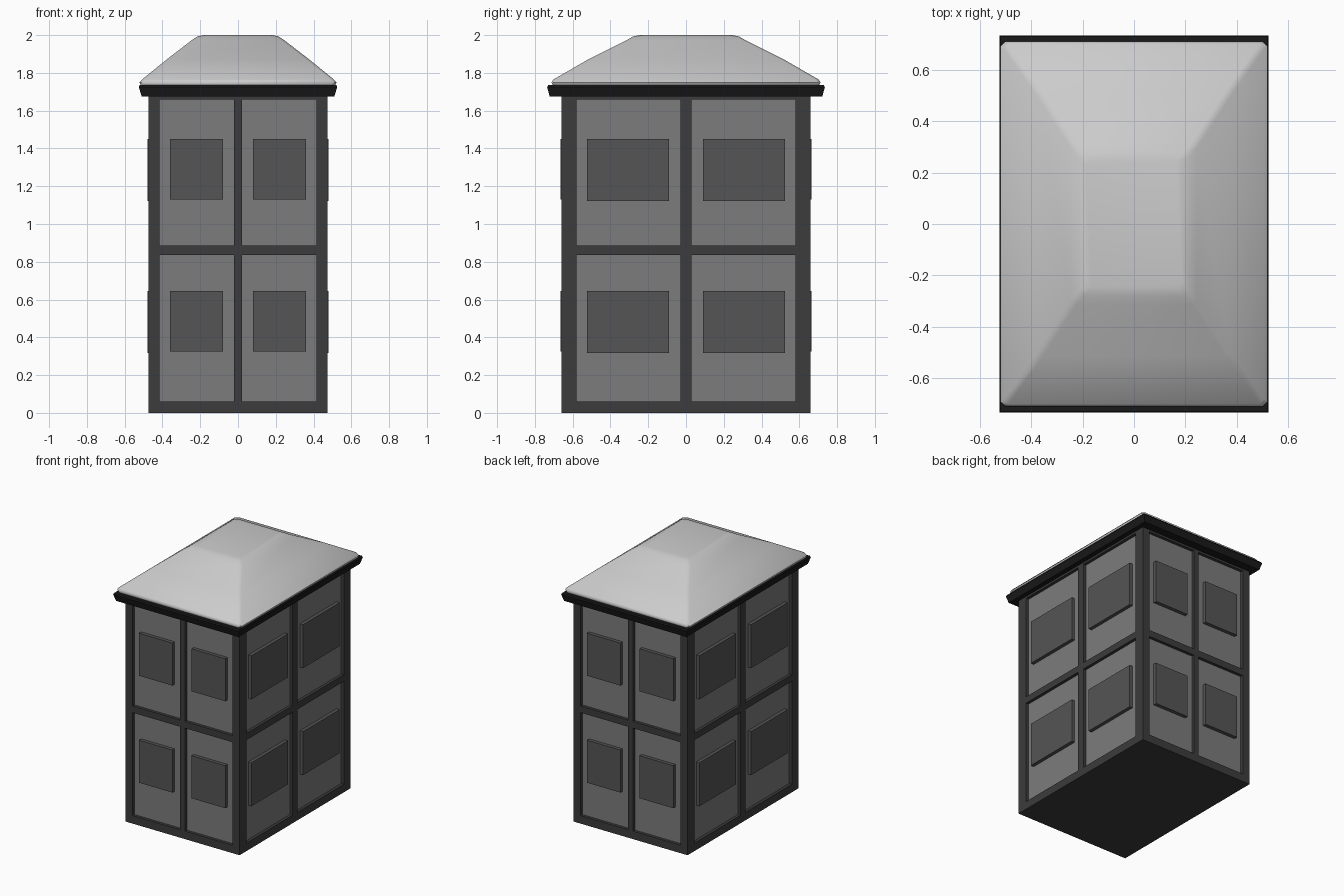
import bpy, bmesh, math

if "Cube" in bpy.data.objects:
    bpy.data.objects.remove(bpy.data.objects["Cube"])


def material(name, v):
    m = bpy.data.materials.new(name)
    m.diffuse_color = (v, v, v, 1)
    m.use_nodes = True
    m.node_tree.nodes["Principled BSDF"].inputs["Base Color"].default_value = m.diffuse_color
    return m


FRAME = material("frame_grey", 0.045)
PANEL = material("panel_grey", 0.2)
WINDOW = material("window_grey", 0.09)
EAVE = material("eave_black", 0.01)
ROOF = material("roof_grey", 0.7)


def finish(name, bm, mat):
    bmesh.ops.recalc_face_normals(bm, faces=bm.faces)
    me = bpy.data.meshes.new(name)
    bm.to_mesh(me)
    bm.free()
    me.materials.append(mat)
    ob = bpy.data.objects.new(name, me)
    bpy.context.collection.objects.link(ob)
    return ob


def box(name, x, y, z, mat):
    bm = bmesh.new()
    bmesh.ops.create_cube(bm, size=1)
    for v in bm.verts:
        v.co = [r[0] + (c + 0.5) * (r[1] - r[0]) for c, r in zip(v.co, (x, y, z))]
    return finish(name, bm, mat)


def rings(name, sections, mat, chamfer=0):
    """Stack of rectangular rings (half x, half y, z), capped at both ends."""
    bm = bmesh.new()
    loops = []
    for hx, hy, z in sections:
        pts = []
        for sx, sy in ((1, 1), (-1, 1), (-1, -1), (1, -1)):
            if not chamfer:
                pts.append((sx * hx, sy * hy))
                continue
            pair = [(sx * hx, sy * (hy - chamfer)), (sx * (hx - chamfer), sy * hy)]
            pts += pair if sx * sy > 0 else pair[::-1]
        loops.append([bm.verts.new((px, py, z)) for px, py in pts])
    n = len(loops[0])
    for a, b in zip(loops, loops[1:]):
        for i in range(n):
            j = (i + 1) % n
            bm.faces.new((a[i], a[j], b[j], b[i]))
    bm.faces.new(loops[0])
    bm.faces.new(loops[-1])
    return finish(name, bm, mat)


HX, HY, TOP, D = 0.475, 0.66, 1.69, 0.022   # body half sizes, height, recess

# Recessed wall panels
box("wall_panels", (-HX + D, HX - D), (-HY + D, HY - D), (0.005, TOP), PANEL)

# Base plate and horizontal rails around the body
box("base_rail", (-HX, HX), (-HY, HY), (0, 0.06), FRAME)
box("middle_rail", (-HX, HX), (-HY, HY), (0.835, 0.885), FRAME)
box("top_rail", (-HX, HX), (-HY, HY), (1.66, TOP), FRAME)

# Corner posts
for sx in (-1, 1):
    for sy in (-1, 1):
        box("corner_post", sorted((sx * 0.415, sx * HX)),
            sorted((sy * 0.58, sy * HY)), (0, TOP), FRAME)

# Centre posts and windows on all four walls
for s in (-1, 1):
    box("front_back_mullion", (-0.02, 0.02), sorted((s * (HY - 0.04), s * HY)), (0, TOP), FRAME)
    box("side_mullion", sorted((s * (HX - 0.04), s * HX)), (-0.03, 0.03), (0, TOP), FRAME)
    for t in (-1, 1):
        for z0, z1 in ((0.325, 0.645), (1.13, 1.45)):
            box("front_back_window", sorted((t * 0.08, t * 0.36)),
                sorted((s * (HY - 0.04), s * (HY + 0.005))), (z0, z1), WINDOW)
            box("side_window", sorted((s * (HX - 0.04), s * (HX + 0.004))),
                sorted((t * 0.09, t * 0.525)), (z0 - 0.007, z1), WINDOW)

# Flared eave
rings("eave", [(0.51, 0.722, 1.675), (0.525, 0.735, 1.725), (0.52, 0.73, 1.735)], EAVE)

# Soft hipped roof with a flat top
roof = rings("roof", [(0.515, 0.705, 1.733), (0.521, 0.712, 1.75), (0.508, 0.702, 1.765),
                      (0.375, 0.515, 1.873), (0.245, 0.315, 1.973),
                      (0.215, 0.28, 1.993), (0.185, 0.245, 2.0)], ROOF, 0.02)
bpy.context.view_layer.objects.active = roof
roof.select_set(True)
bpy.ops.object.shade_smooth_by_angle(angle=math.radians(60))
